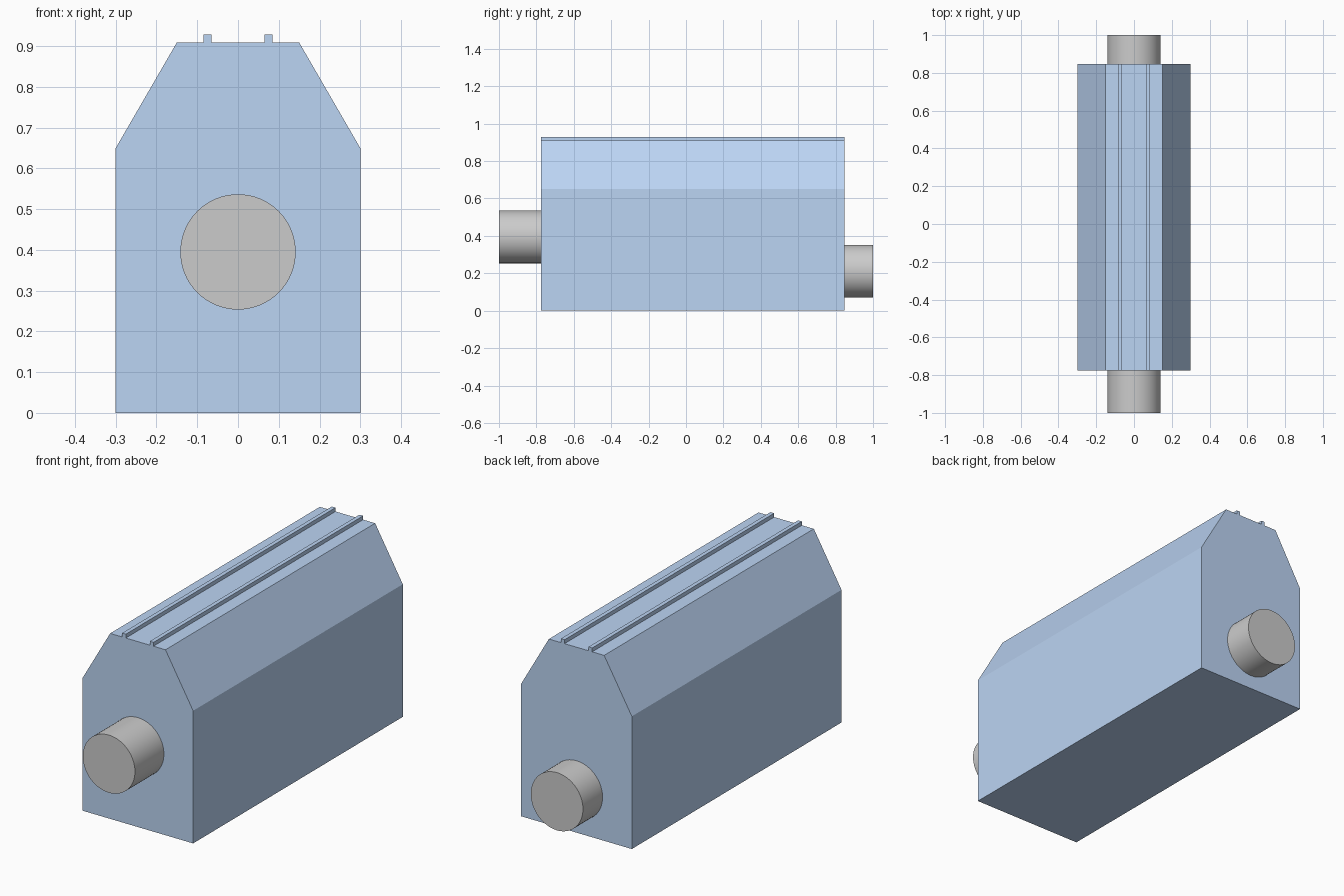
import bpy, bmesh
from math import pi

if "Cube" in bpy.data.objects:
    bpy.data.objects.remove(bpy.data.objects["Cube"])

Y_FRONT, Y_BACK = -0.776, 0.848

blue = bpy.data.materials.new("blue_casing")
blue.diffuse_color = (0.50, 0.66, 0.90, 1)
blue.use_nodes = True
blue.node_tree.nodes["Principled BSDF"].inputs["Base Color"].default_value = blue.diffuse_color


def extrude_profile(name, points, y0, y1):
    """Extrude an (x, z) outline along y."""
    bm = bmesh.new()
    face = bm.faces.new([bm.verts.new((x, y0, z)) for x, z in points])
    ext = bmesh.ops.extrude_face_region(bm, geom=[face])
    moved = [v for v in ext["geom"] if isinstance(v, bmesh.types.BMVert)]
    bmesh.ops.translate(bm, verts=moved, vec=(0, y1 - y0, 0))
    bmesh.ops.recalc_face_normals(bm, faces=bm.faces)
    mesh = bpy.data.meshes.new(name)
    bm.to_mesh(mesh)
    bm.free()
    mesh.materials.append(blue)
    obj = bpy.data.objects.new(name, mesh)
    bpy.context.collection.objects.link(obj)
    return obj


def pipe_stub(name, y0, y1, z, radius=0.1415):
    """Round connector lying along y."""
    bpy.ops.mesh.primitive_cylinder_add(
        vertices=64, radius=radius, depth=y1 - y0,
        location=(0, (y0 + y1) / 2, z), rotation=(pi / 2, 0, 0))
    bpy.context.object.name = name
    bpy.ops.object.shade_smooth_by_angle()


# Casing with sloped shoulders and two thin rails, as one continuous outline
right = [(0.30, 0), (0.30, 0.65), (0.15, 0.909),
         (0.085, 0.909), (0.085, 0.928), (0.065, 0.928), (0.065, 0.909)]
left = [(-x, z) for x, z in reversed(right)]
extrude_profile("casing", right + left, Y_FRONT, Y_BACK)

# Connectors: higher at the front, lower at the back
pipe_stub("front_connector", -1.0, Y_FRONT + 0.01, 0.395)
pipe_stub("back_connector", Y_BACK - 0.01, 1.0, 0.211)
